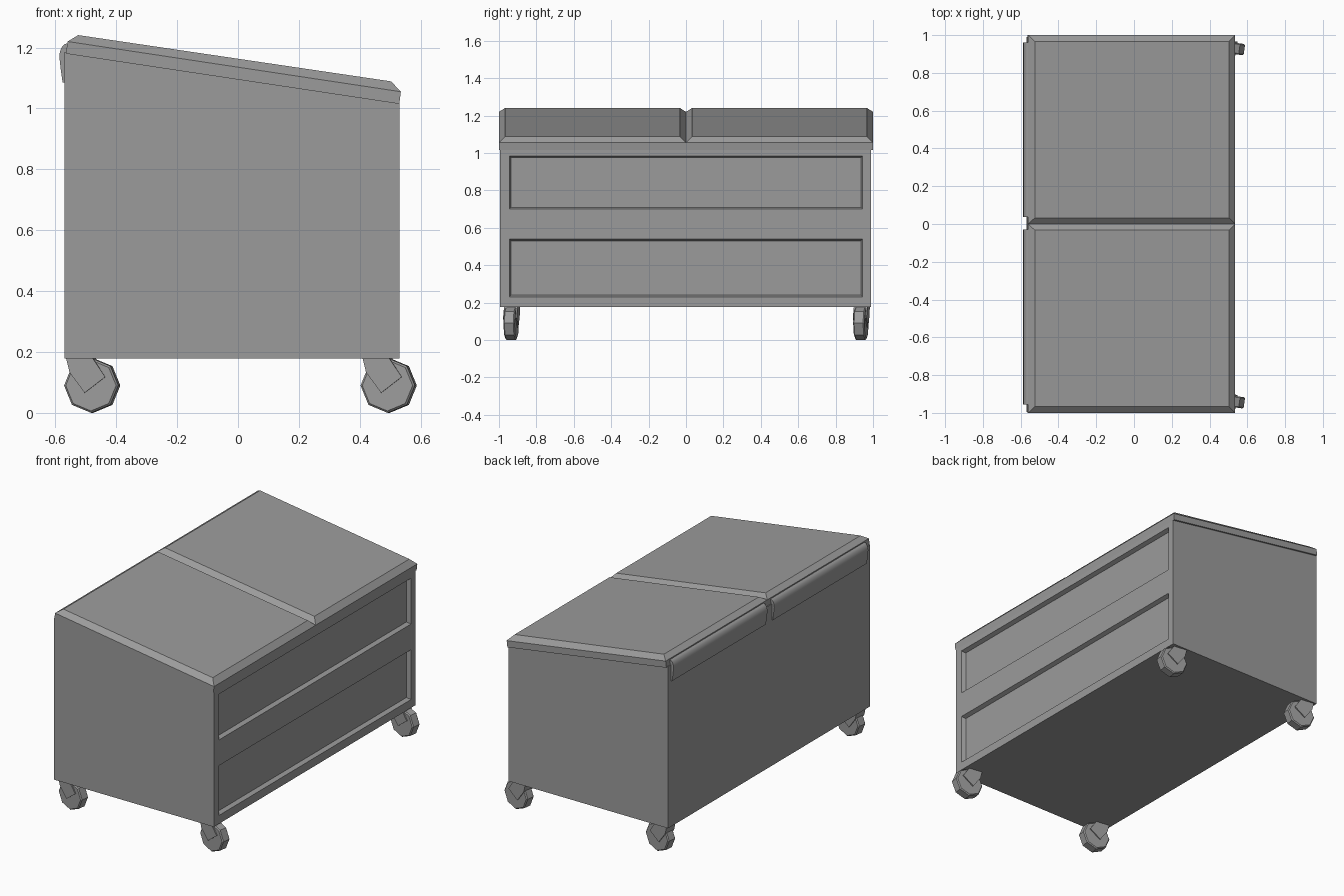
import bpy, bmesh, math
from mathutils import Matrix, Vector

cube = bpy.data.objects.get("Cube")
if cube:
    bpy.data.objects.remove(cube, do_unlink=True)

grey = bpy.data.materials.new("mid grey")
grey.use_nodes = True
COLOUR = (0.33, 0.33, 0.33, 1)
grey.diffuse_color = COLOUR
grey.node_tree.nodes["Principled BSDF"].inputs["Base Color"].default_value = COLOUR


def finish(name, bm):
    bmesh.ops.recalc_face_normals(bm, faces=bm.faces)
    mesh = bpy.data.meshes.new(name)
    bm.to_mesh(mesh)
    bm.free()
    mesh.materials.append(grey)
    obj = bpy.data.objects.new(name, mesh)
    bpy.context.collection.objects.link(obj)
    return obj


def prism(profile, y0, y1):
    """Extrude an x-z profile along y."""
    bm = bmesh.new()
    face = bm.faces.new([bm.verts.new((x, y0, z)) for x, z in profile])
    ext = bmesh.ops.extrude_face_region(bm, geom=[face])
    moved = [g for g in ext["geom"] if isinstance(g, bmesh.types.BMVert)]
    bmesh.ops.translate(bm, verts=moved, vec=(0, y1 - y0, 0))
    bmesh.ops.recalc_face_normals(bm, faces=bm.faces)
    return bm


# Sloping bin body
BACK, FRONT, BASE = -0.57, 0.53, 0.178
bm = prism([(BACK, BASE), (FRONT, BASE), (FRONT, 1.02), (BACK, 1.185)], -0.995, 0.99)

# Two tapered recessed panels: slice the side, then sink and shrink the panel faces
bands = [(0.23, 0.54), (0.70, 0.985)]
cuts = [((0, 0, z), (0, 0, 1)) for band in bands for z in band]
cuts += [((0, y, 0), (0, 1, 0)) for y in (-0.945, 0.945)]
for point, normal in cuts:
    side = [f for f in bm.faces if f.normal.x > 0.9]
    geom = side + list({e for f in side for e in f.edges})
    bmesh.ops.bisect_plane(bm, geom=geom, plane_co=point, plane_no=normal)
    bm.normal_update()
panels = [f for f in bm.faces if f.normal.x > 0.9
          and abs(f.calc_center_median().y) < 0.5
          and any(a < f.calc_center_median().z < b for a, b in bands)]
for panel in panels:
    bmesh.ops.inset_individual(bm, faces=[panel], thickness=0.014, depth=-0.025)
finish("bin_body", bm)

# Pair of lids with a chamfered top edge
RIM = [(-0.565, 1.18), (0.53, 1.015), (0.535, 1.055), (-0.56, 1.22)]
for name, y0, y1 in (("right_lid", -1, 0), ("left_lid", 0, 1)):
    bm = prism(RIM, y0, y1)
    top = max(bm.faces, key=lambda f: f.normal.z)
    crown = bmesh.ops.extrude_face_region(bm, geom=[top])
    bmesh.ops.delete(bm, geom=[top], context="FACES_ONLY")
    mid = (y0 + y1) / 2
    for v in (g for g in crown["geom"] if isinstance(g, bmesh.types.BMVert)):
        back = v.co.x < 0
        v.co.x = -0.525 if back else 0.503
        v.co.z = 1.241 if back else 1.089
        v.co.y += 0.033 if v.co.y < mid else -0.033
    finish(name, bm)

# Rolled hinge flaps along the high edge
FLAP = [(-0.555, 1.215), (-0.568, 1.212), (-0.578, 1.203), (-0.585, 1.187),
        (-0.587, 1.17), (-0.582, 1.125), (-0.576, 1.085), (-0.565, 1.085), (-0.555, 1.15)]
for name, y0, y1 in (("right_hinge_flap", -0.955, -0.03), ("left_hinge_flap", 0.037, 0.96)):
    obj = finish(name, prism(FLAP, y0, y1))
    bpy.context.view_layer.objects.active = obj
    obj.select_set(True)
    bpy.ops.object.shade_smooth_by_angle(angle=math.radians(35))
    obj.select_set(False)

# Four swivelled casters: octagonal wheel with a bevelled rim, and its fork
R = 0.09
OCTAGON = [(R * math.cos(k * math.pi / 4), R * math.sin(k * math.pi / 4)) for k in range(8)]
FORK = [(-0.082, 0.092), (-0.07, 0.043), (-0.02, -0.024), (0.048, 0.028), (0.005, 0.092)]
for end, x in (("back", -0.479), ("front", 0.495)):
    for side, y in (("right", -0.935), ("left", 0.935)):
        place = Matrix.Translation(Vector((x, y, R))) @ Matrix.Rotation(math.radians(-8), 4, "Z")
        wheel = prism(OCTAGON, -0.03, 0.03)
        caps = [f for f in wheel.faces if len(f.verts) == 8]
        bmesh.ops.bevel(wheel, geom=list({e for f in caps for e in f.edges}),
                        offset=0.006, segments=1, affect="EDGES")
        for part, mesh in (("wheel", wheel), ("fork", prism(FORK, -0.037, 0.037))):
            mesh.transform(place)
            finish(f"{end}_{side}_{part}", mesh)
